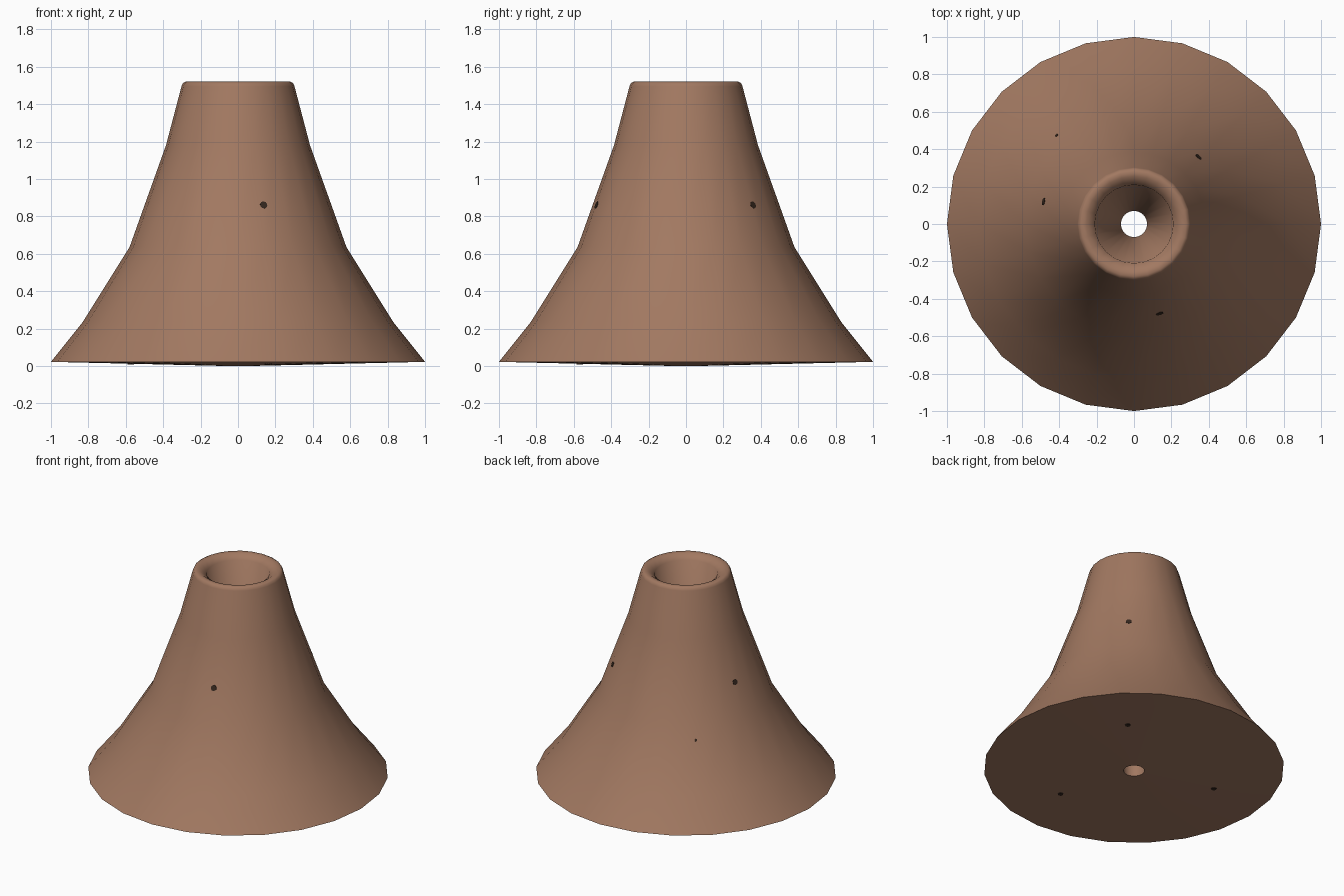
import bpy, bmesh, math
from mathutils import Vector

if "Cube" in bpy.data.objects:
    bpy.data.objects.remove(bpy.data.objects["Cube"])


def material(name, rgb):
    m = bpy.data.materials.new(name)
    m.diffuse_color = (*rgb, 1)
    m.use_nodes = True
    m.node_tree.nodes["Principled BSDF"].inputs["Base Color"].default_value = m.diffuse_color
    return m


clay = material("brown_clay", (0.36, 0.19, 0.12))
dark = material("dark_hole", (0.035, 0.02, 0.013))


def finish(bm, name, mat, angle):
    bmesh.ops.recalc_face_normals(bm, faces=bm.faces)
    me = bpy.data.meshes.new(name)
    bm.to_mesh(me)
    bm.free()
    ob = bpy.data.objects.new(name, me)
    bpy.context.collection.objects.link(ob)
    me.materials.append(mat)
    bpy.ops.object.select_all(action='DESELECT')
    ob.select_set(True)
    bpy.context.view_layer.objects.active = ob
    bpy.ops.object.shade_smooth_by_angle(angle=math.radians(angle))
    return ob


# flared body: closed profile (radius, height) revolved round z, with funnel bore
SIDES = 24
profile = [(0.07, 0.0), (1.0, 0.022), (0.83, 0.235), (0.58, 0.635), (0.385, 1.18),
           (0.302, 1.495), (0.296, 1.511), (0.28, 1.52), (0.255, 1.516),
           (0.21, 1.485)]
bm = bmesh.new()
rings = [[bm.verts.new((r * math.cos(2 * math.pi * i / SIDES),
                        r * math.sin(2 * math.pi * i / SIDES), z))
          for i in range(SIDES)] for r, z in profile]
for k, a in enumerate(rings):
    b = rings[(k + 1) % len(rings)]
    for i in range(SIDES):
        j = (i + 1) % SIDES
        bm.faces.new((a[i], a[j], b[j], b[i]))
finish(bm, "flared_body", clay, 50)


# small dark drill holes, drawn as thin discs lying on the surface
def hole(name, azimuth, r, z, tilt, size):
    a = math.radians(azimuth)
    t = math.radians(tilt)
    n = Vector((math.cos(a) * math.cos(t), math.sin(a) * math.cos(t), math.sin(t)))
    bm = bmesh.new()
    bmesh.ops.create_cone(bm, cap_ends=True, segments=10, radius1=size,
                          radius2=size, depth=0.008)
    bm.transform(n.to_track_quat('Z', 'Y').to_matrix().to_4x4())
    bmesh.ops.translate(bm, verts=bm.verts,
                        vec=(r * math.cos(a), r * math.sin(a), z))
    finish(bm, name, dark, 30)


for i, az in enumerate((-74, 46, 166)):
    hole(f"wall_hole_{i + 1}", az, 0.496, 0.86, 20, 0.02)
    hole(f"base_hole_{i + 1}", az, 0.59, 0.012, -89, 0.018)
hole("back_pin_hole", 131, 0.628, 0.55, 32, 0.009)
